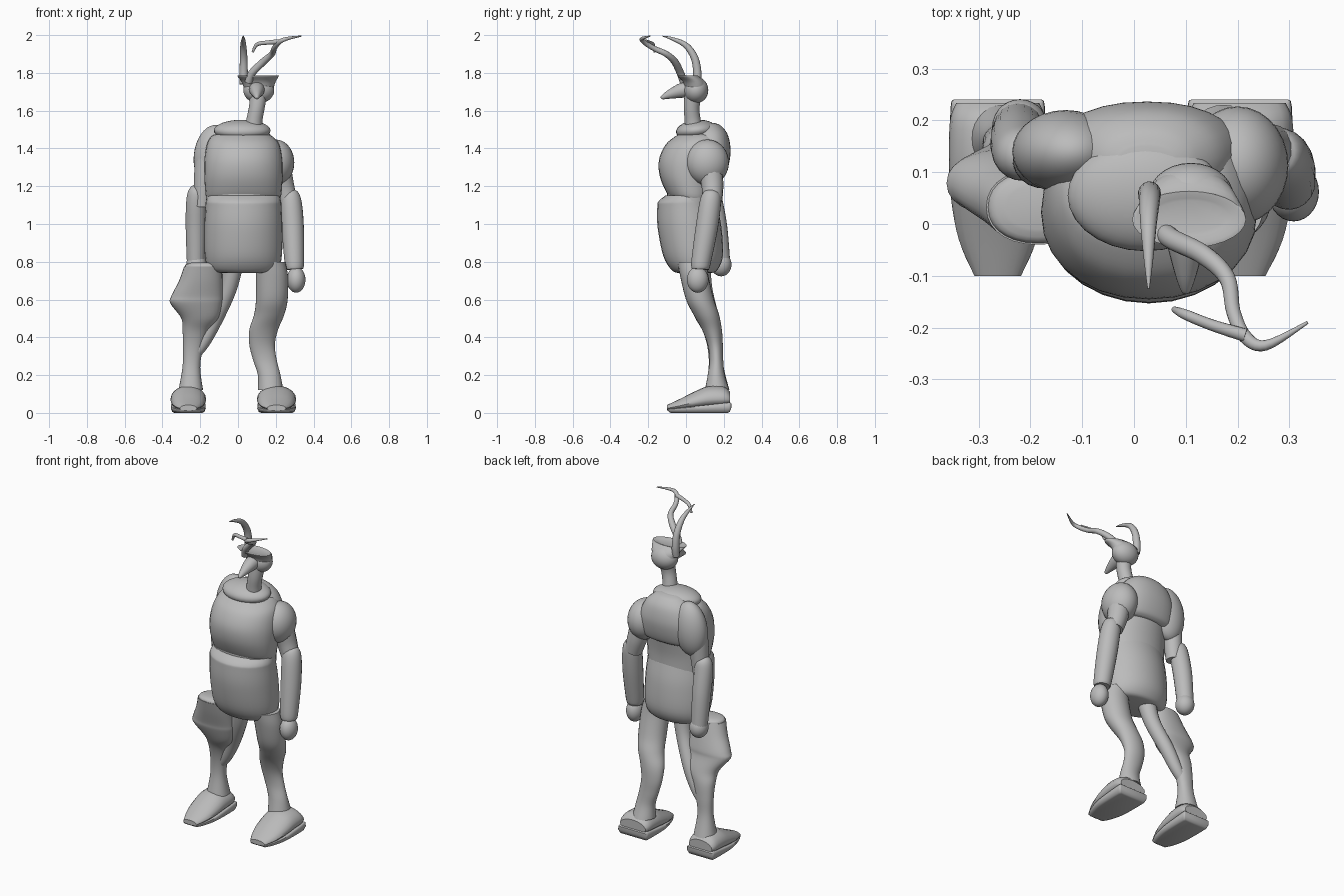
import bpy, bmesh, math
from mathutils import Vector

grey = bpy.data.materials.new("plain grey")
grey.diffuse_color = (0.5, 0.5, 0.5, 1)


def finish(name, bm, angle=40):
    bmesh.ops.recalc_face_normals(bm, faces=bm.faces)
    me = bpy.data.meshes.new(name)
    bm.to_mesh(me)
    bm.free()
    ob = bpy.data.objects.new(name, me)
    bpy.context.collection.objects.link(ob)
    me.materials.append(grey)
    bpy.ops.object.select_all(action='DESELECT')
    ob.select_set(True)
    bpy.context.view_layer.objects.active = ob
    bpy.ops.object.shade_smooth_by_angle(angle=math.radians(angle))
    return ob


def skin(name, loops, angle=40):
    """Bridge equal-sized point loops and cap both ends."""
    bm = bmesh.new()
    rings = [[bm.verts.new(p) for p in loop] for loop in loops]
    n = len(rings[0])
    for a, b in zip(rings, rings[1:]):
        for i in range(n):
            j = (i + 1) % n
            bm.faces.new((a[i], a[j], b[j], b[i]))
    bm.faces.new(rings[0][::-1])
    bm.faces.new(rings[-1])
    return finish(name, bm, angle)


def spline(pts, steps=5):
    """Catmull-Rom samples through tuples of any length."""
    out = []
    for i in range(len(pts) - 1):
        p0, p1, p2, p3 = pts[max(i - 1, 0)], pts[i], pts[i + 1], pts[min(i + 2, len(pts) - 1)]
        for s in range(steps):
            t = s / steps
            out.append(tuple(0.5 * (2 * b + (c - a) * t + (2 * a - 5 * b + 4 * c - d) * t * t
                                    + (3 * b - a - 3 * c + d) * t ** 3)
                             for a, b, c, d in zip(p0, p1, p2, p3)))
    return out + [tuple(pts[-1])]


def loft(name, spans, n=28, power=2.0, steps=5, angle=40):
    """Each span is z, x min, x max, y min, y max."""
    def sp(v):
        return math.copysign(abs(v) ** (2 / power), v)
    loops = []
    for z, x0, x1, y0, y1 in spline(spans, steps):
        loops.append([((x0 + x1) / 2 + (x1 - x0) / 2 * sp(math.cos(2 * math.pi * i / n)),
                       (y0 + y1) / 2 + (y1 - y0) / 2 * sp(math.sin(2 * math.pi * i / n)), z)
                      for i in range(n)])
    return skin(name, loops, angle)


def tube(name, path, n=14, steps=6):
    """Each path point is x, y, z, radius."""
    pts = spline(path, steps)
    loops, side = [], None
    for i, p in enumerate(pts):
        d = (Vector(pts[min(i + 1, len(pts) - 1)][:3]) - Vector(pts[max(i - 1, 0)][:3])).normalized()
        side = d.orthogonal() if side is None else side - d * side.dot(d)
        side.normalize()
        up = d.cross(side)
        loops.append([Vector(p[:3]) + (side * math.cos(a) + up * math.sin(a)) * p[3]
                      for a in (2 * math.pi * k / n for k in range(n))])
    return skin(name, loops)


def ball(name, centre, radii, tilt=(0, 0, 0)):
    bm = bmesh.new()
    bmesh.ops.create_uvsphere(bm, u_segments=28, v_segments=18, radius=1)
    ob = finish(name, bm)
    ob.location, ob.scale, ob.rotation_euler = centre, radii, tilt
    return ob


# Torso: belly, waist band, chest and upper back
loft("belly", [(0.74, -0.08, 0.15, -0.035, 0.13), (0.755, -0.15, 0.21, -0.075, 0.165),
               (0.83, -0.175, 0.232, -0.12, 0.195), (0.98, -0.178, 0.235, -0.15, 0.188),
               (1.09, -0.172, 0.23, -0.152, 0.165), (1.12, -0.17, 0.228, -0.145, 0.155),
               (1.15, -0.16, 0.22, -0.11, 0.14)])
loft("waist", [(1.06, -0.165, 0.22, -0.10, 0.162), (1.16, -0.17, 0.225, -0.10, 0.165),
               (1.28, -0.165, 0.22, -0.10, 0.185)])
loft("chest", [(1.13, -0.165, 0.22, -0.07, 0.145), (1.16, -0.172, 0.23, -0.10, 0.155),
               (1.25, -0.178, 0.236, -0.138, 0.17), (1.34, -0.178, 0.236, -0.143, 0.205),
               (1.42, -0.165, 0.22, -0.108, 0.215), (1.465, -0.14, 0.18, -0.055, 0.20),
               (1.48, -0.10, 0.14, -0.02, 0.16)], power=2.1)
loft("upper_back", [(1.25, -0.14, 0.19, 0.05, 0.19), (1.27, -0.155, 0.205, 0.045, 0.212),
                    (1.33, -0.16, 0.21, 0.04, 0.23),
                    (1.40, -0.155, 0.205, 0.03, 0.236), (1.475, -0.12, 0.17, 0.04, 0.22),
                    (1.52, -0.07, 0.12, 0.06, 0.185), (1.535, -0.03, 0.08, 0.09, 0.15)], power=2.2)
ball("collar", (0.022, 0.055, 1.495), (0.15, 0.108, 0.056), (0.1, 0, 0))

# Neck, head and beak
tube("neck", [(0.08, 0.045, 1.48, 0.05), (0.087, 0.035, 1.55, 0.043),
              (0.10, 0.03, 1.62, 0.042), (0.11, 0.04, 1.70, 0.047)], n=20)
ball("head", (0.11, 0.053, 1.709), (0.082, 0.065, 0.07))
tube("beak", [(0.10, 0.02, 1.715, 0.042), (0.10, -0.03, 1.705, 0.038),
              (0.10, -0.09, 1.685, 0.023), (0.10, -0.125, 1.67, 0.011), (0.10, -0.132, 1.666, 0.005)], n=16)

# Flared bowl hat with a shallow dished top
loft("hat", [(1.69, 0.045, 0.175, 0.0, 0.10), (1.72, 0.032, 0.188, -0.005, 0.11),
             (1.755, 0.018, 0.20, -0.018, 0.098), (1.783, -0.003, 0.216, -0.045, 0.066),
             (1.787, 0.005, 0.208, -0.038, 0.062), (1.782, 0.04, 0.175, -0.015, 0.045)], steps=3)

# Antlers: one plain, one forked
tube("plain_horn", [(0.03, 0.055, 1.74, 0.022), (0.03, 0.06, 1.80, 0.022), (0.03, 0.045, 1.88, 0.02),
                    (0.028, 0.0, 1.945, 0.016), (0.028, -0.07, 1.98, 0.009), (0.028, -0.125, 1.995, 0.002)])
tube("forked_horn", [(0.055, -0.012, 1.75, 0.02), (0.075, -0.03, 1.80, 0.02), (0.135, -0.06, 1.86, 0.019),
                     (0.18, -0.105, 1.90, 0.016), (0.192, -0.17, 1.93, 0.014), (0.215, -0.218, 1.96, 0.013),
                     (0.255, -0.234, 1.98, 0.010), (0.335, -0.19, 1.995, 0.003)])
tube("horn_prong", [(0.215, -0.215, 1.965, 0.013), (0.15, -0.195, 1.96, 0.011),
                    (0.10, -0.175, 1.95, 0.010), (0.078, -0.165, 1.91, 0.006)])

# Left arm
ball("left_shoulder", (0.20, 0.113, 1.325), (0.098, 0.114, 0.122))
tube("left_upper_arm", [(0.22, 0.13, 1.28, 0.065), (0.24, 0.14, 1.20, 0.058), (0.265, 0.14, 1.12, 0.052)])
tube("left_forearm", [(0.262, 0.14, 1.18, 0.012), (0.268, 0.138, 1.165, 0.04), (0.28, 0.13, 1.12, 0.056),
                      (0.29, 0.11, 0.98, 0.059), (0.298, 0.08, 0.80, 0.052), (0.30, 0.076, 0.76, 0.045)], n=20)
ball("left_hand", (0.308, 0.062, 0.705), (0.049, 0.057, 0.069))

# Right arm
ball("right_shoulder", (-0.132, 0.14, 1.36), (0.102, 0.08, 0.165), (0, 0.12, 0))
tube("right_upper_arm", [(-0.165, 0.13, 1.36, 0.06), (-0.178, 0.125, 1.24, 0.056), (-0.19, 0.125, 1.09, 0.045)], n=20)
tube("right_forearm", [(-0.205, 0.13, 1.20, 0.015), (-0.212, 0.132, 1.18, 0.045), (-0.22, 0.14, 1.12, 0.054),
                       (-0.223, 0.165, 0.98, 0.054), (-0.223, 0.186, 0.80, 0.048)], n=20)
ball("right_hand", (-0.22, 0.186, 0.785), (0.054, 0.055, 0.062))

# Left leg
loft("left_leg", [(0.80, 0.09, 0.25, -0.045, 0.11), (0.72, 0.095, 0.265, -0.03, 0.12),
                  (0.60, 0.095, 0.263, 0.0, 0.148), (0.52, 0.085, 0.245, 0.04, 0.175),
                  (0.44, 0.06, 0.212, 0.085, 0.19), (0.36, 0.06, 0.195, 0.115, 0.195),
                  (0.28, 0.08, 0.205, 0.125, 0.197), (0.20, 0.105, 0.225, 0.115, 0.205),
                  (0.12, 0.105, 0.24, 0.10, 0.23)])

# Right leg: slim thigh slanting into a shin that carries a flared socket
tube("right_thigh", [(-0.025, 0.075, 0.79, 0.055), (-0.055, 0.095, 0.65, 0.046),
                     (-0.125, 0.135, 0.49, 0.042), (-0.18, 0.15, 0.38, 0.036), (-0.22, 0.155, 0.32, 0.03)], n=20)
loft("right_socket", [(0.775, -0.285, -0.085, -0.04, 0.105), (0.70, -0.312, -0.082, -0.02, 0.125),
                      (0.62, -0.352, -0.08, 0.005, 0.145), (0.58, -0.358, -0.083, 0.015, 0.15),
                      (0.50, -0.30, -0.10, 0.05, 0.175), (0.43, -0.293, -0.155, 0.09, 0.19),
                      (0.34, -0.292, -0.185, 0.115, 0.195), (0.24, -0.294, -0.20, 0.12, 0.2),
                      (0.12, -0.315, -0.185, 0.10, 0.23)], power=2.2)
loft("socket_rim", [(0.77, -0.283, -0.087, -0.038, 0.103), (0.787, -0.275, -0.095, -0.032, 0.097),
                    (0.796, -0.245, -0.125, -0.01, 0.075)], steps=3, power=2.2)


# Shoes: tapered upper over a rounded sole, cross-sections run heel to toe
def shoe(side, cx, w):
    def section(y, half, z0, z1, n=20):
        mid = z0 + (z1 - z0) * 0.4
        return [(cx + half * math.cos(a), y, mid + math.sin(a) * ((z1 - mid) if math.sin(a) > 0 else (mid - z0)))
                for a in (2 * math.pi * k / n for k in range(n))]
    prof = spline([(0.234, 0.85 * w, 0.04, 0.11), (0.20, 0.98 * w, 0.028, 0.14), (0.12, w, 0.022, 0.142),
                   (0.05, 0.96 * w, 0.018, 0.115), (-0.03, 0.8 * w, 0.014, 0.075), (-0.10, 0.48 * w, 0.012, 0.042)], 4)
    skin(side + "_shoe", [section(*p) for p in prof])
    half = spline([(0.24, 0.92 * w), (0.225, 0.99 * w), (0.12, w), (0.03, 0.95 * w),
                   (-0.05, 0.74 * w), (-0.098, 0.48 * w)], 3)
    loop = [(h, y) for y, h in half] + [(-h, y) for y, h in reversed(half)]
    rings = []
    for base, lift, s in ((0, 0, 0.78), (0.005, 0, 0.9), (0.016, 0.3, 0.98), (0.018, 0.9, 0.97), (0.02, 1, 0.92)):
        rings.append([(cx + x * s, 0.07 + (y - 0.07) * (0.5 + s / 2 if s < 0.97 else 1),
                       base + lift * 0.035 * max(0, y + 0.1) / 0.34) for x, y in loop])
    skin(side + "_sole", rings, 50)


shoe("left", 0.204, 0.104)
shoe("right", -0.263, 0.094)
